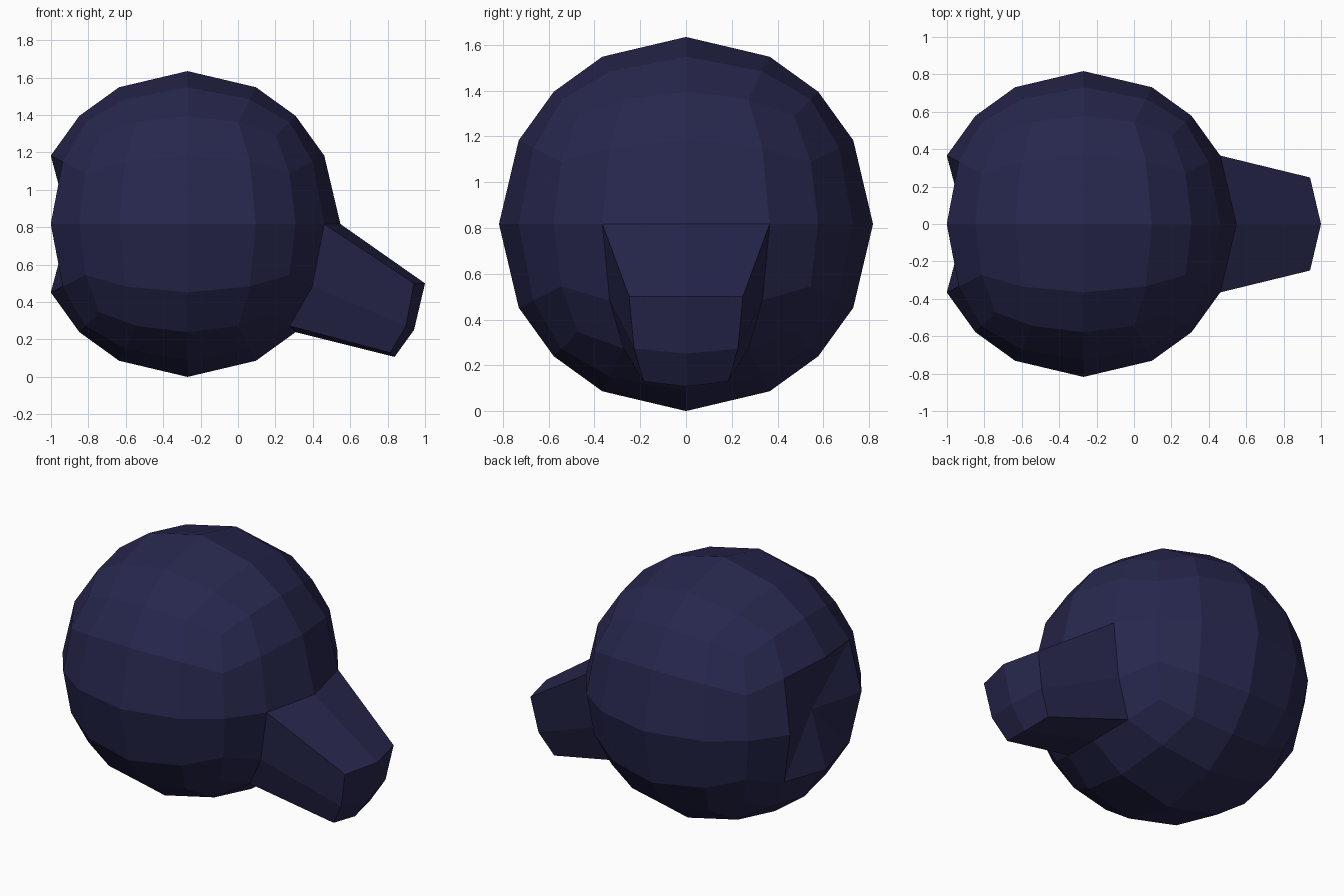
import bpy, bmesh
from mathutils import Vector

if "Cube" in bpy.data.objects:
    bpy.data.objects.remove(bpy.data.objects["Cube"])

R = 0.8175
CENTRE = Vector((-0.27, 0, R))

navy = bpy.data.materials.new("dark navy")
navy.diffuse_color = (0.02, 0.02, 0.075, 1)
navy.use_nodes = True
navy.node_tree.nodes["Principled BSDF"].inputs["Base Color"].default_value = navy.diffuse_color

# Round body: a cube with a 4 x 4 grid on each side, pushed out to a sphere
bm = bmesh.new()
bmesh.ops.create_cube(bm, size=2)
bmesh.ops.subdivide_edges(bm, edges=bm.edges[:], cuts=3, use_grid_fill=True)
cube_pos = {v: v.co.copy() for v in bm.verts}
beak = [f for f in bm.faces
        if all(cube_pos[v].x > 0.99 and abs(cube_pos[v].y) < 0.6
               and cube_pos[v].z < 0.1 for v in f.verts)]
for v in bm.verts:
    v.co = v.co.normalized() * R

# Dimple at the back: pull the pole in and crease from it to the corners
pole = min(bm.verts, key=lambda v: (cube_pos[v] - Vector((-1, 0, 0))).length)
pole.co.x = -0.632
for f in list(pole.link_faces):
    corner = max(f.verts, key=lambda v: (cube_pos[v] - cube_pos[pole]).length)
    bmesh.utils.face_split(f, pole, corner)

# Snout: extrude the lower front patch, shrinking it towards the tip
ext = bmesh.ops.extrude_face_region(bm, geom=beak)
for v in [g for g in ext["geom"] if isinstance(g, bmesh.types.BMVert)]:
    v.co = v.co * 0.68 + Vector((0.444, 0, 0.5)) - CENTRE
bmesh.ops.delete(bm, geom=[f for f in beak if f.is_valid], context='FACES')

bmesh.ops.translate(bm, verts=bm.verts[:], vec=CENTRE)
bmesh.ops.recalc_face_normals(bm, faces=bm.faces[:])

mesh = bpy.data.meshes.new("body_with_snout")
bm.to_mesh(mesh)
bm.free()
mesh.materials.append(navy)
bpy.context.collection.objects.link(bpy.data.objects.new("body_with_snout", mesh))
